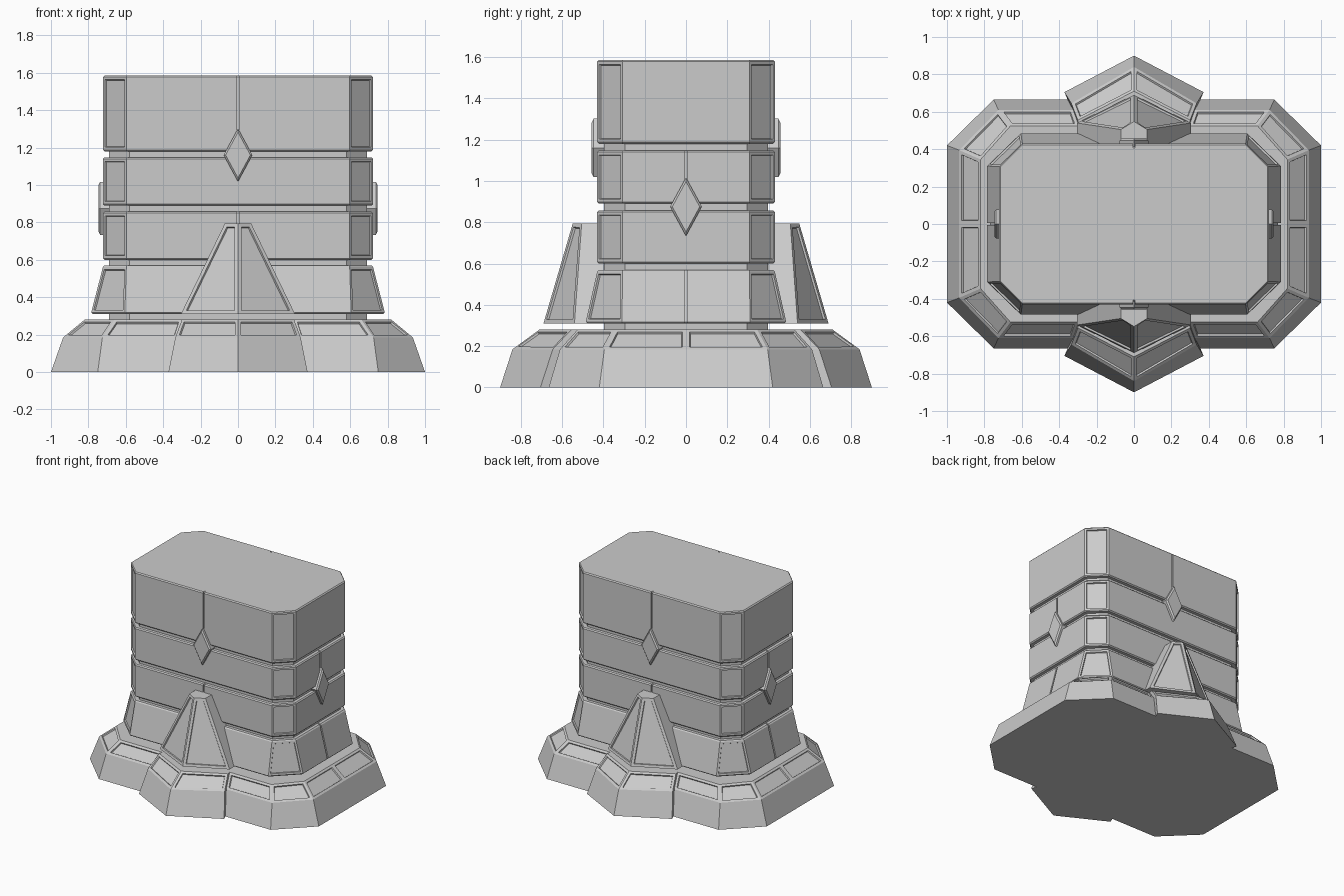
import bpy
import bmesh

if "Cube" in bpy.data.objects:
    bpy.data.objects.remove(bpy.data.objects["Cube"])


def full(q):
    """Mirror a quarter outline (from +x round to +y) into a closed outline."""
    half = q + [(-x, y) for x, y in reversed(q)]
    return list(dict.fromkeys(half + [(-x, -y) for x, y in half]))


def loft(name, rings, panel=None, width=0.018, depth=0.01):
    """Skin closed 3D rings, cap the ends and sink the faces chosen by panel()."""
    bm = bmesh.new()
    vs = [[bm.verts.new(p) for p in r] for r in rings]
    n = len(rings[0])
    for a, b in zip(vs, vs[1:]):
        for i in range(n):
            j = (i + 1) % n
            bm.faces.new((a[i], a[j], b[j], b[i]))
    bm.faces.new(list(reversed(vs[0])))
    bm.faces.new(vs[-1])
    bmesh.ops.recalc_face_normals(bm, faces=bm.faces[:])
    if panel:
        chosen = [f for f in bm.faces if panel(f)]
        bmesh.ops.inset_individual(bm, faces=chosen, thickness=width,
                                   depth=0, use_even_offset=True)
        bmesh.ops.inset_individual(bm, faces=chosen, thickness=0.003,
                                   depth=-depth, use_even_offset=True)
    me = bpy.data.meshes.new(name)
    bm.to_mesh(me)
    bm.free()
    ob = bpy.data.objects.new(name, me)
    bpy.context.collection.objects.link(ob)
    return ob


def at(outline, z):
    return [(x, y, z) for x, y in outline]


def octagon(hx, hy, cx, cy, seam="", inset=0.0):
    """Chamfered rectangle, with optional seam notches on front or side."""
    w, d = 0.006, 0.015
    hx, hy = hx - inset, hy - inset
    q = [(hx, cy), (cx, hy)]
    if seam == "side":
        q = [(hx - d, w), (hx, w)] + q
    if seam == "front":
        q += [(w, hy), (w, hy - d)]
    return full(q)


# Stepped base with pointed front and back bays
base = [
    (0.0, [(1, 0), (1, .42), (.75, .665), (.355, .665), (.372, .705), (0, .90)]),
    (.185, [(.935, 0), (.935, .395), (.725, .61), (.325, .61), (.335, .645), (0, .84)]),
    (.28, [(.82, 0), (.82, .345), (.66, .525), (.295, .525), (.30, .555), (0, .71)]),
]
loft("base", [at(full(q), z) for z, q in base],
     lambda f: 0.2 < f.calc_center_median().z < 0.27 and f.calc_area() > 0.015)

# Recessed core seen in the gaps between tiers
core = octagon(.69, .398, .58, .295)
loft("core", [at(core, .26), at(core, 1.5)])


# Four stacked tiers, the lowest one flared
def chamfer_face(f):
    return abs(f.normal.x) > .35 and abs(f.normal.y) > .35 and f.calc_area() > .02


upper = (.722, .43, .597, .307)
flare = (.785, .485, .605, .31)
tiers = [(.31, .57, flare, "side"), (.60, .857, upper, "front"),
         (.89, 1.147, upper, "side"), (1.18, 1.585, upper, "front")]
for i, (z0, z1, low, seam) in enumerate(tiers):
    b = .008
    loft(f"tier_{i + 1}", [at(octagon(*low, seam, b), z0),
                           at(octagon(*low, seam), z0 + b),
                           at(octagon(*upper, seam), z1 - b),
                           at(octagon(*upper, seam, b), z1)], chamfer_face, .014)

# Pointed buttresses on front and back
for s, side in ((-1, "front"), (1, "back")):
    foot = [(-.305, .40), (-.305, .54), (0, .69), (.305, .54), (.305, .40)]
    head = [(-.07, .40), (-.07, .505), (0, .548), (.07, .505), (.07, .40)]
    loft(f"{side}_buttress", [[(x, s * y, .31) for x, y in foot],
                              [(x, s * y, .795) for x, y in head]],
         lambda f: abs(f.normal.y) > .6 and f.calc_center_median().y * s > .5, .02)

# Raised diamonds, two on the long faces and two on the short ones
for s in (-1, 1):
    for name, zc, face, long_side in (("face_diamond", 1.16, .457, True),
                                      ("end_diamond", .875, .747, False)):
        rings = []
        for out, k in ((face - .07, 1), (face - .01, 1), (face, .86)):
            pts = [(.077 * k, 0), (0, .142 * k), (-.077 * k, 0), (0, -.142 * k)]
            rings.append([(u, s * out, zc + v) if long_side else (s * out, u, zc + v)
                          for u, v in pts])
        loft(name, rings)
